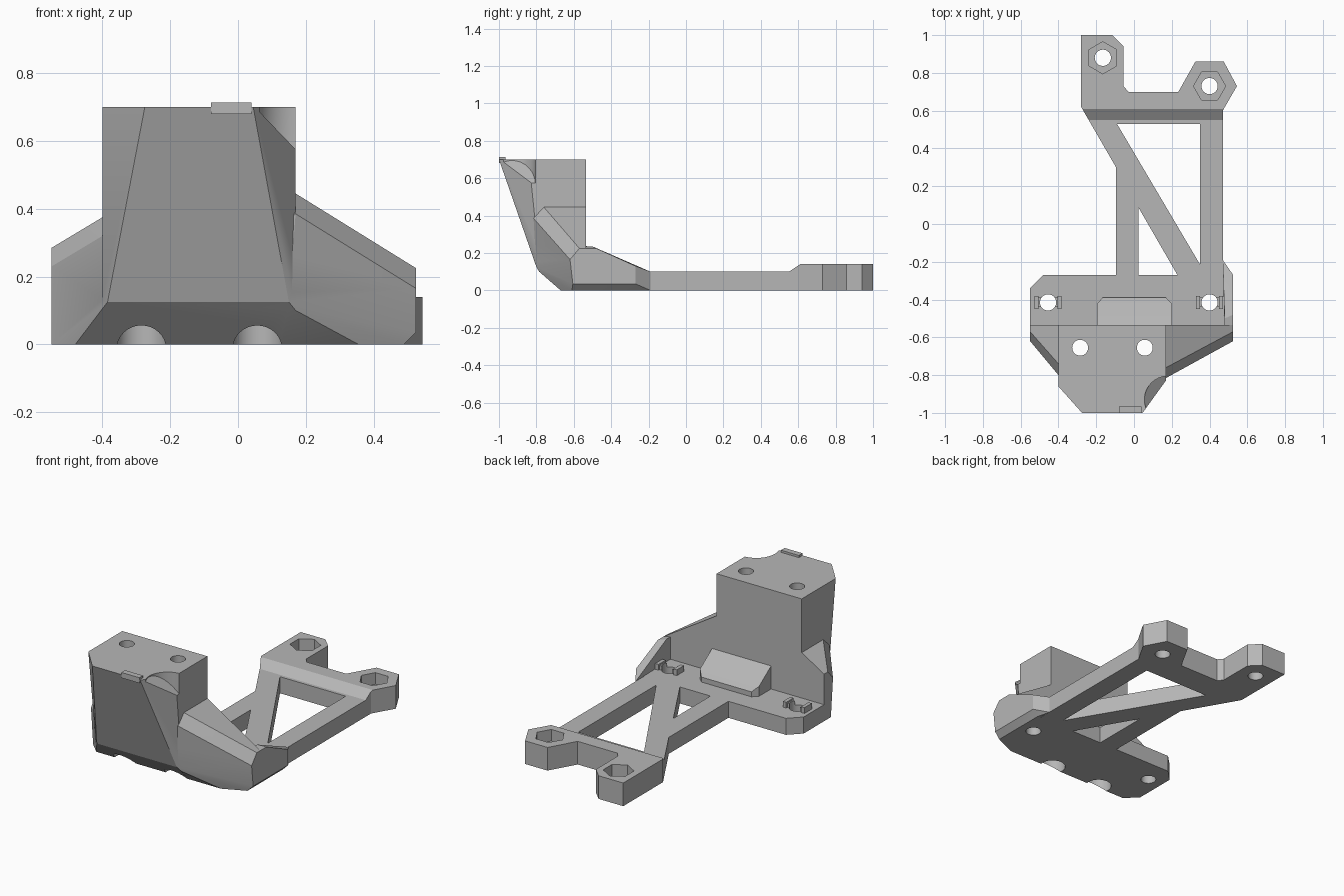
import bpy, bmesh, math
from mathutils import Vector

cube = bpy.data.objects.get("Cube")
if cube:
    bpy.data.objects.remove(cube, do_unlink=True)

grey = bpy.data.materials.new("plain_grey")
grey.use_nodes = True
tone = (0.47, 0.47, 0.47, 1)
grey.diffuse_color = tone
grey.node_tree.nodes["Principled BSDF"].inputs["Base Color"].default_value = tone


def finish(name, bm):
    bmesh.ops.recalc_face_normals(bm, faces=bm.faces)
    mesh = bpy.data.meshes.new(name)
    bm.to_mesh(mesh)
    bm.free()
    mesh.materials.append(grey)
    ob = bpy.data.objects.new(name, mesh)
    bpy.context.collection.objects.link(ob)
    return ob


def hull(name, points):
    bm = bmesh.new()
    for p in points:
        bm.verts.new(p)
    res = bmesh.ops.convex_hull(bm, input=bm.verts)
    loose = {g for g in res["geom_interior"] + res["geom_unused"] if isinstance(g, bmesh.types.BMVert)}
    bmesh.ops.delete(bm, geom=list(loose), context="VERTS")
    bmesh.ops.dissolve_limit(bm, angle_limit=0.01, verts=bm.verts, edges=bm.edges)
    return finish(name, bm)


def prism(name, outline, lo, hi, axis="z"):
    """Extrude an (x, y) outline along z, or a (y, z) outline along x."""
    bm = bmesh.new()
    place = (lambda a, b: (a, b, lo)) if axis == "z" else (lambda a, b: (lo, a, b))
    face = bm.faces.new([bm.verts.new(place(a, b)) for a, b in outline])
    res = bmesh.ops.extrude_face_region(bm, geom=[face])
    move = Vector((0, 0, hi - lo)) if axis == "z" else Vector((hi - lo, 0, 0))
    bmesh.ops.translate(bm, vec=move, verts=[v for v in res["geom"] if isinstance(v, bmesh.types.BMVert)])
    return finish(name, bm)


def box(name, x0, x1, y0, y1, z0, z1):
    return prism(name, [(x0, y0), (x1, y0), (x1, y1), (x0, y1)], z0, z1)


def post(name, x, y, r, z0, z1, sides=32, turn=0.0):
    ring = [(turn + 2 * math.pi * i / sides) for i in range(sides)]
    return prism(name, [(x + r * math.cos(a), y + r * math.sin(a)) for a in ring], z0, z1)


def combine(target, other, operation):
    mod = target.modifiers.new("join", "BOOLEAN")
    mod.operation, mod.solver, mod.object = operation, "EXACT", other
    bpy.context.view_layer.update()
    graph = bpy.context.evaluated_depsgraph_get()
    mesh = bpy.data.meshes.new_from_object(target.evaluated_get(graph))
    target.modifiers.clear()
    target.data = mesh
    bpy.data.objects.remove(other, do_unlink=True)


BACK = -0.535

# Tall mounting block with slanted front and chamfered corners
block = hull("bracket_body", [
    (-0.4, BACK, 0.7), (-0.4, -0.86, 0.7), (-0.275, -1, 0.7), (0.045, -1, 0.7),
    (0.17, -0.84, 0.7), (0.17, BACK, 0.7),
    (-0.4, -0.79, 0.14), (-0.385, -0.8, 0.125), (0.15, -0.8, 0.125), (0.17, -0.78, 0.105),
    (-0.4, -0.67, 0), (0.17, -0.67, 0), (-0.4, BACK, 0), (0.17, BACK, 0)])

# Scooped corner with a sloping floor
scoop = post("scoop", 0.18, -0.93, 0.125, 0.5, 0.9)
for v in scoop.data.vertices:
    if v.co.z < 0.7:
        v.co.z = 0.7 - (v.co.x - 0.05) * 1.04
combine(block, scoop, "DIFFERENCE")

# Side wings
wing = hull("right_wing", [
    (-0.35, -0.8, 0.32), (-0.4, -0.8, 0.32), (-0.4, -0.74, 0.375), (-0.35, -0.74, 0.375),
    (-0.4, BACK, 0.375), (-0.35, BACK, 0.375), (-0.385, -0.8, 0.125), (-0.35, BACK, 0),
    (-0.55, -0.62, 0.23), (-0.55, -0.57, 0.285), (-0.55, BACK, 0.285),
    (-0.48, -0.67, 0), (-0.35, -0.67, 0), (-0.55, -0.6, 0), (-0.55, BACK, 0)])
combine(block, wing, "UNION")
wing = hull("left_wing", [
    (0.13, -0.815, 0.385), (0.17, -0.815, 0.385), (0.17, -0.76, 0.445), (0.13, -0.76, 0.445),
    (0.17, BACK, 0.445), (0.13, BACK, 0.445), (0.15, -0.8, 0.125), (0.17, -0.785, 0.1),
    (0.525, -0.62, 0.165), (0.525, -0.57, 0.225), (0.525, BACK, 0.225),
    (0.13, -0.67, 0), (0.355, -0.67, 0), (0.49, -0.61, 0), (0.525, -0.605, 0.035),
    (0.13, BACK, 0), (0.49, BACK, 0), (0.525, BACK, 0.035)])
combine(block, wing, "UNION")

# Base plate, sloping side rim and wedge against the wall
plate = prism("base_plate", [
    (-0.55, -0.34), (-0.48, -0.27), (0.49, -0.27), (0.49, -0.56), (-0.55, -0.56)], 0, 0.1)
combine(block, plate, "UNION")
rim = hull("side_rim", [
    (0.525, -0.58, 0.035), (0.525, -0.27, 0.035), (0.525, -0.27, 0.13), (0.525, -0.48, 0.225),
    (0.525, -0.56, 0.225), (0.48, -0.58, 0), (0.49, -0.58, 0), (0.49, -0.27, 0),
    (0.47, -0.19, 0), (0.47, -0.19, 0.1), (0.48, -0.5, 0.235), (0.48, -0.56, 0.235)])
combine(block, rim, "UNION")
wedge = hull("wall_wedge", [
    p for x0, x1 in ((-0.195, -0.165), (0.2, 0.17)) for p in (
        (x0, -0.55, 0.05), (x0, -0.55, 0.25), (x0, -0.42, 0.05), (x0, -0.42, 0.16),
        (x1, -0.39, 0.05), (x1, -0.39, 0.13))])
combine(block, wedge, "UNION")

# Open frame with raised pads at the rear
frame = prism("rear_frame", [
    (-0.095, -0.3), (0.47, -0.3), (0.47, 0.6), (0.545, 0.73), (0.475, 0.86), (0.325, 0.86),
    (0.235, 0.7), (-0.03, 0.7), (-0.055, 0.73), (-0.055, 0.94), (-0.115, 1), (-0.28, 1),
    (-0.28, 0.62), (-0.095, 0.3)], 0, 0.14)
lowering = prism("lowering", [(-0.5, 0.1), (0.55, 0.1), (0.61, 0.14), (0.61, 0.3), (-0.5, 0.3)], -1, 1, "x")
combine(frame, lowering, "DIFFERENCE")
for outline in ([(-0.09, 0.53), (0.35, 0.53), (0.35, -0.215)],
                [(0.025, 0.085), (0.025, -0.27), (0.23, -0.27)]):
    combine(frame, prism("opening", outline, -0.1, 0.3), "DIFFERENCE")
for x, y, turn in ((-0.165, 0.88, math.pi / 2), (0.4, 0.73, 0)):
    combine(frame, post("nut_recess", x, y, 0.085, 0.07, 0.3, 6, turn), "DIFFERENCE")
    combine(frame, post("hole", x, y, 0.043, -0.1, 0.3), "DIFFERENCE")
combine(block, frame, "UNION")

# Small clips on the plate, with screw holes
for x in (-0.455, 0.4):
    for side in (-1, 1):
        a, b, c = x + side * 0.02, x + side * 0.05, x + side * 0.072
        combine(block, box("clip_neck", min(a, b), max(a, b), -0.44, -0.39, 0.08, 0.125), "UNION")
        combine(block, box("clip_end", min(b, c), max(b, c), -0.45, -0.38, 0.08, 0.135), "UNION")
    combine(block, post("hole", x, -0.415, 0.043, -0.1, 0.2), "DIFFERENCE")

# Long screw holes with wide pockets underneath
for x in (-0.285, 0.057):
    combine(block, post("hole", x, -0.655, 0.042, -0.1, 0.9), "DIFFERENCE")
    combine(block, post("pocket", x, -0.655, 0.073, -0.1, 0.1), "DIFFERENCE")

# Front lip on the top face
combine(block, box("front_lip", -0.08, 0.04, -1, -0.965, 0.68, 0.713), "UNION")

bpy.ops.object.select_all(action="DESELECT")
block.select_set(True)
bpy.context.view_layer.objects.active = block
bpy.ops.object.shade_smooth_by_angle(angle=math.radians(25))
